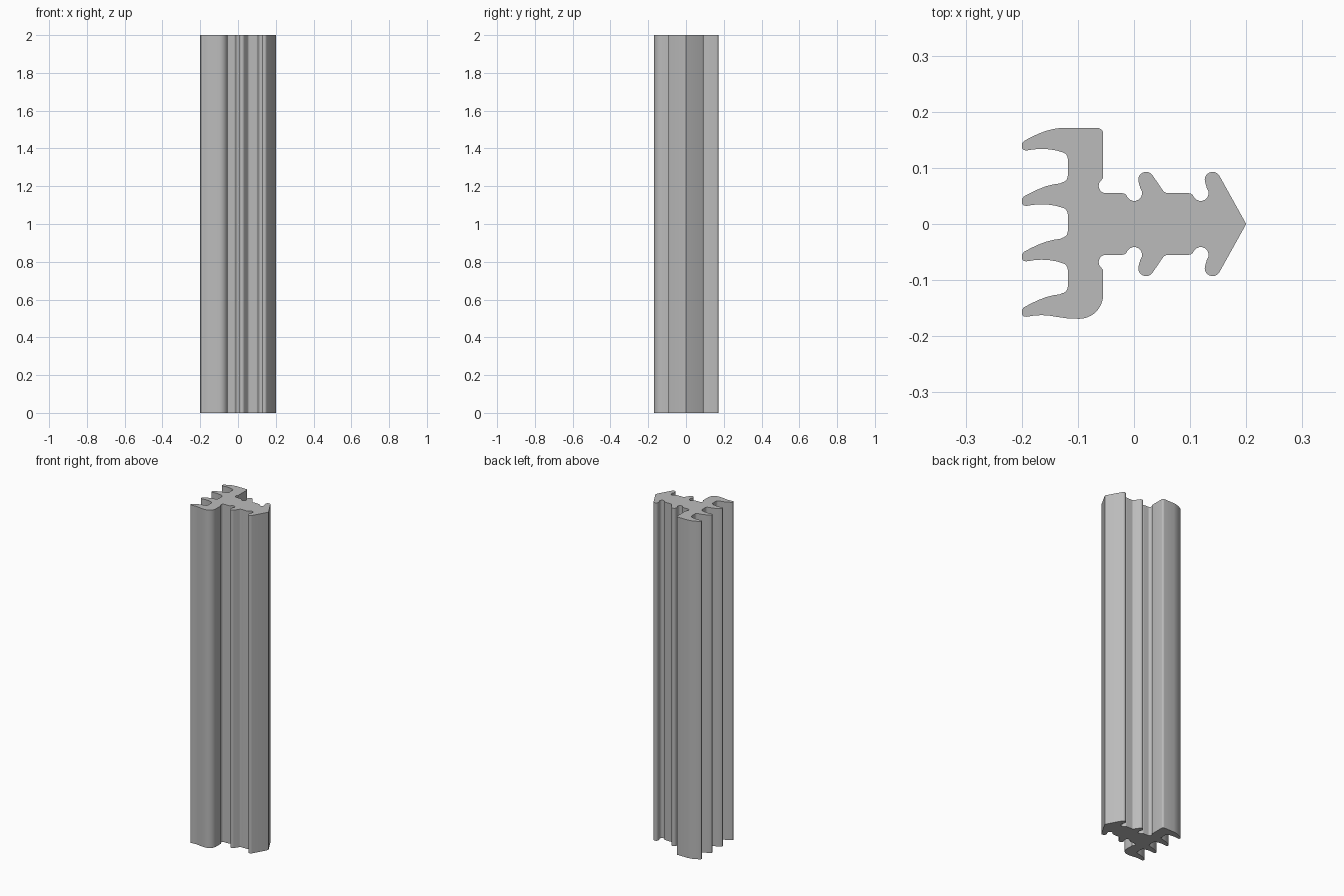
import bpy
import bmesh
from math import cos, sin, radians

HEIGHT = 2.0
PITCH = 0.0988

cube = bpy.data.objects.get("Cube")
if cube:
    bpy.data.objects.remove(cube, do_unlink=True)


def arc(cx, cy, radius, start, end, steps=8):
    """Points along a circular arc, angles in degrees."""
    angles = [radians(start + (end - start) * i / steps) for i in range(steps + 1)]
    return [(cx + radius * cos(a), cy + radius * sin(a)) for a in angles]


def barb(cx):
    """Rounded barb lobe, the groove behind it and the shoulder of the stem."""
    lobe = arc(cx, 0.079, 0.014, 30, 200)
    groove = arc(cx - 0.021, 0.055, 0.014, 40, -150)
    shoulder = arc(cx - 0.043, 0.045, 0.01, 20, 90, 4)
    return lobe + groove + shoulder


def tooth(offset):
    """Curved gripping tooth: upper side, blunt tip, then underside."""
    points = [(-0.132, 0.171), (-0.143, 0.1695), (-0.157, 0.166), (-0.17, 0.161),
              (-0.183, 0.155), (-0.196, 0.148), (-0.2, 0.143), (-0.2, 0.136),
              (-0.197, 0.132), (-0.192, 0.131), (-0.179, 0.133), (-0.165, 0.134),
              (-0.15, 0.133), (-0.138, 0.131)]
    return [(x, y + offset) for x, y in points]


def gap(offset):
    """Rounded slot between two teeth."""
    upper = arc(-0.13, 0.116, 0.012, 70, 0, 5)
    lower = arc(-0.13, 0.086, 0.012, 0, -80, 5)
    return [(x, y + offset) for x, y in upper + lower]


# Half of the barbed stem, from the pointed nose back to the head
half_stem = barb(0.14)
half_stem += arc(0.061, 0.067, 0.012, -90, -150, 4)
half_stem += barb(0.0215)
half_stem += arc(-0.05, 0.068, 0.013, -90, -230)
half_stem += [(-0.0555, 0.081), (-0.055, 0.085)]

# Whole outline, counter-clockwise from the nose
outline = [(0.2, 0.0)] + half_stem
outline += arc(-0.065, 0.161, 0.01, 0, 90, 6)
for i in range(4):
    outline += tooth(-i * PITCH)
    if i < 3:
        outline += gap(-i * PITCH)
outline += [(-0.12, -0.168)]
outline += arc(-0.098, -0.126, 0.043, -90, 0, 12)
outline += [(x, -y) for x, y in reversed(half_stem)]

# Extrude the outline into the seal strip
bm = bmesh.new()
base = bm.faces.new([bm.verts.new((x, y, 0)) for x, y in outline])
extruded = bmesh.ops.extrude_face_region(bm, geom=[base], use_keep_orig=True)
top_verts = [g for g in extruded["geom"] if isinstance(g, bmesh.types.BMVert)]
bmesh.ops.translate(bm, verts=top_verts, vec=(0, 0, HEIGHT))
bmesh.ops.recalc_face_normals(bm, faces=bm.faces)
mesh = bpy.data.meshes.new("seal_strip")
bm.to_mesh(mesh)
bm.free()

strip = bpy.data.objects.new("seal_strip", mesh)
bpy.context.collection.objects.link(strip)

# Plain grey material
grey = bpy.data.materials.new("light_grey")
grey.use_nodes = True
colour = (0.5, 0.5, 0.5, 1)
grey.diffuse_color = colour
grey.node_tree.nodes["Principled BSDF"].inputs["Base Color"].default_value = colour
mesh.materials.append(grey)

# Smooth the rounded parts, keep the edges sharp
bpy.ops.object.select_all(action="DESELECT")
strip.select_set(True)
bpy.context.view_layer.objects.active = strip
bpy.ops.object.shade_smooth_by_angle(angle=radians(32))
